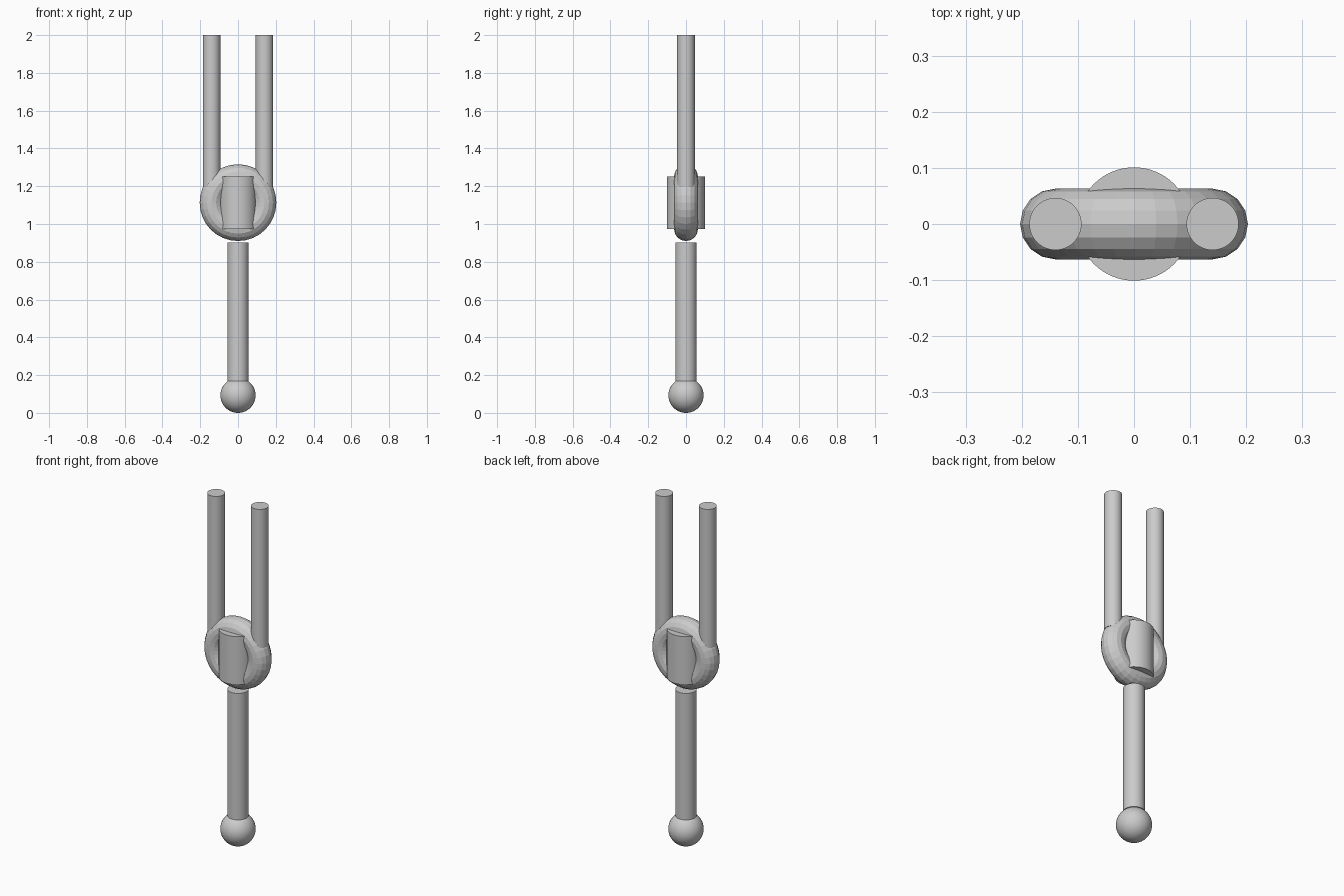
import bpy, math

if "Cube" in bpy.data.objects:
    bpy.data.objects.remove(bpy.data.objects["Cube"])


def finish(name, smooth=True):
    ob = bpy.context.object
    ob.name = name
    if smooth:
        bpy.ops.object.shade_smooth_by_angle(angle=math.radians(30))
    return ob


def rod(name, x, radius, z0, z1, sides=48):
    bpy.ops.mesh.primitive_cylinder_add(vertices=sides, radius=radius, depth=z1 - z0,
                                        location=(x, 0, (z0 + z1) / 2))
    return finish(name)


# Ball foot
bpy.ops.mesh.primitive_uv_sphere_add(segments=48, ring_count=24, radius=0.093,
                                     location=(0, 0, 0.093))
finish("ball_foot")

# Handle
rod("handle", 0, 0.056, 0.17, 0.902)

# Upright ring joining the tines
bpy.ops.mesh.primitive_torus_add(major_segments=32, minor_segments=16,
                                 major_radius=0.14, minor_radius=0.063,
                                 location=(0, 0, 1.113), rotation=(math.pi / 2, 0, 0))
finish("ring", smooth=False)

# Core through the ring
rod("core", 0, 0.101, 0.973, 1.252, 64)

# Pair of tines
for side, label in ((-1, "left"), (1, "right")):
    rod(label + "_tine", side * 0.14, 0.0465, 1.197, 2.0)
